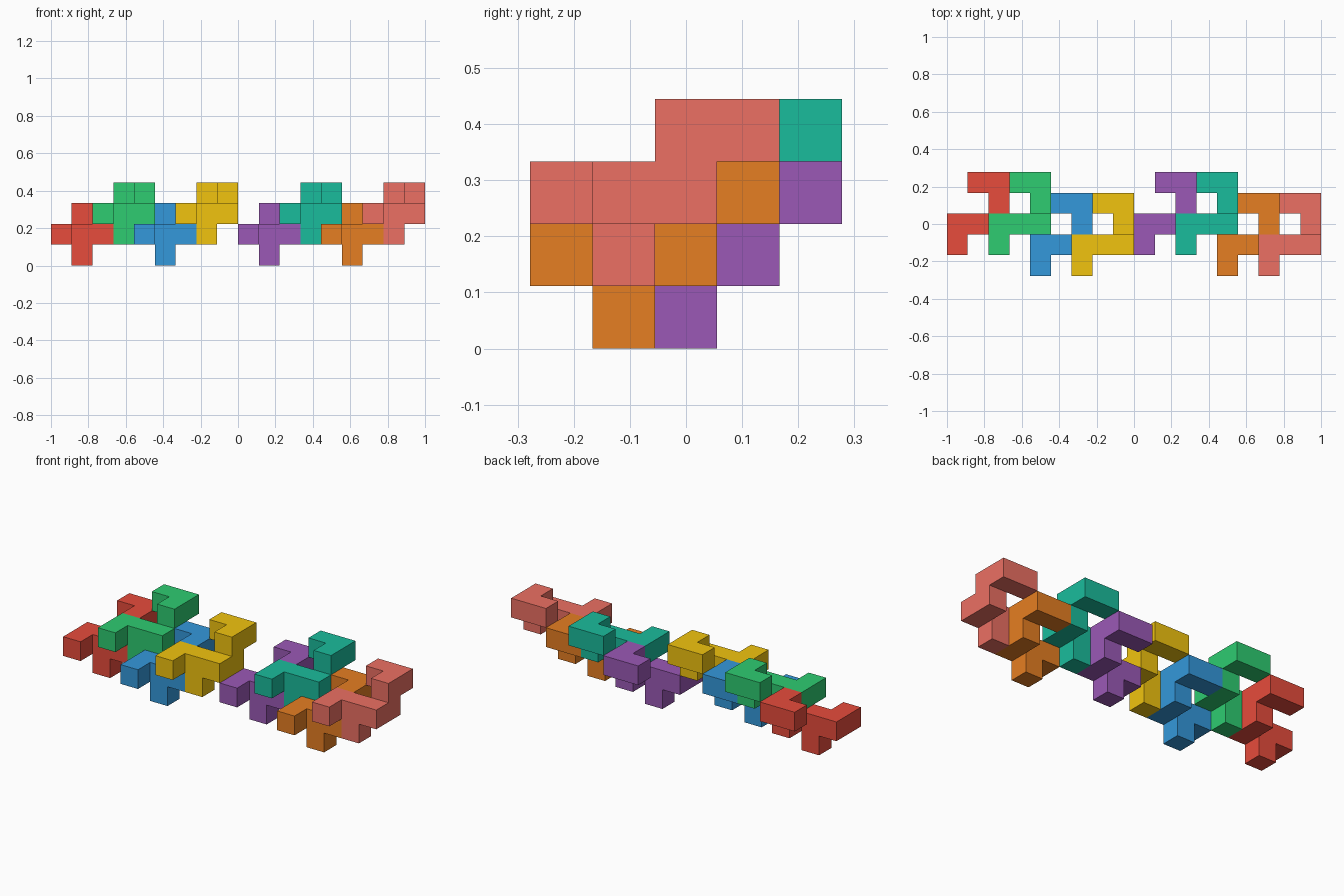
import bpy, bmesh
from mathutils import Vector

if "Cube" in bpy.data.objects:
    bpy.data.objects.remove(bpy.data.objects["Cube"])

U = 2 / 18  # one cube cell; the chain is 18 cells long, 5 deep, 4 high

# Nine cells of the repeated block: (x, y, z)
CELLS = [(0, 1, 1), (0, 2, 1), (1, 2, 1), (2, 2, 1), (1, 2, 0),
         (2, 3, 1), (2, 3, 2), (2, 4, 2), (1, 4, 2)]

# Name, sRGB colour, cell offset of each copy
PIECES = [("red", "E74C3C", (0, 0, 0)), ("green", "2ECC71", (2, 0, 1)),
          ("blue", "3498DB", (4, -1, 0)), ("yellow", "F1C40F", (6, -1, 1)),
          ("purple", "9B59B6", (9, 0, 0)), ("teal", "1ABC9C", (11, 0, 1)),
          ("orange", "E67E22", (13, -1, 0)), ("salmon", "EC7063", (15, -1, 1))]


def linear(hex_colour):
    rgb = [int(hex_colour[i:i + 2], 16) / 255 for i in (0, 2, 4)]
    return [c / 12.92 if c <= 0.04045 else ((c + 0.055) / 1.055) ** 2.4 for c in rgb] + [1]


def block_mesh(name, offset):
    bm = bmesh.new()
    for cell in CELLS:
        centre = Vector(cell) + Vector((0.5, 0.5, 0.5))
        for axis in range(3):
            for sign in (-1, 1):
                n = Vector((0, 0, 0))
                n[axis] = sign
                # Skip faces shared by two cells of the same block
                if tuple(int(a + b) for a, b in zip(cell, n)) in CELLS:
                    continue
                a = Vector((0, 0, 0))
                a[(axis + 1) % 3] = 0.5
                b = n.cross(a)
                mid = centre + n * 0.5
                corners = [mid + a + b, mid - a + b, mid - a - b, mid + a - b]
                shift = Vector(offset) - Vector((9, 2.5, 0))
                bm.faces.new([bm.verts.new((p + shift) * U) for p in corners])
    # Weld cells together and merge the coplanar faces
    bmesh.ops.remove_doubles(bm, verts=bm.verts, dist=U * 0.01)
    bmesh.ops.dissolve_limit(bm, angle_limit=0.01, verts=bm.verts, edges=bm.edges)
    bmesh.ops.recalc_face_normals(bm, faces=bm.faces)
    mesh = bpy.data.meshes.new(name)
    bm.to_mesh(mesh)
    bm.free()
    return mesh


# Chain of interlocking blocks
for colour, code, offset in PIECES:
    name = colour + "_block"
    mesh = block_mesh(name, offset)
    mat = bpy.data.materials.new(colour)
    mat.diffuse_color = linear(code)
    mat.use_nodes = True
    mat.node_tree.nodes["Principled BSDF"].inputs["Base Color"].default_value = mat.diffuse_color
    mesh.materials.append(mat)
    bpy.context.collection.objects.link(bpy.data.objects.new(name, mesh))
